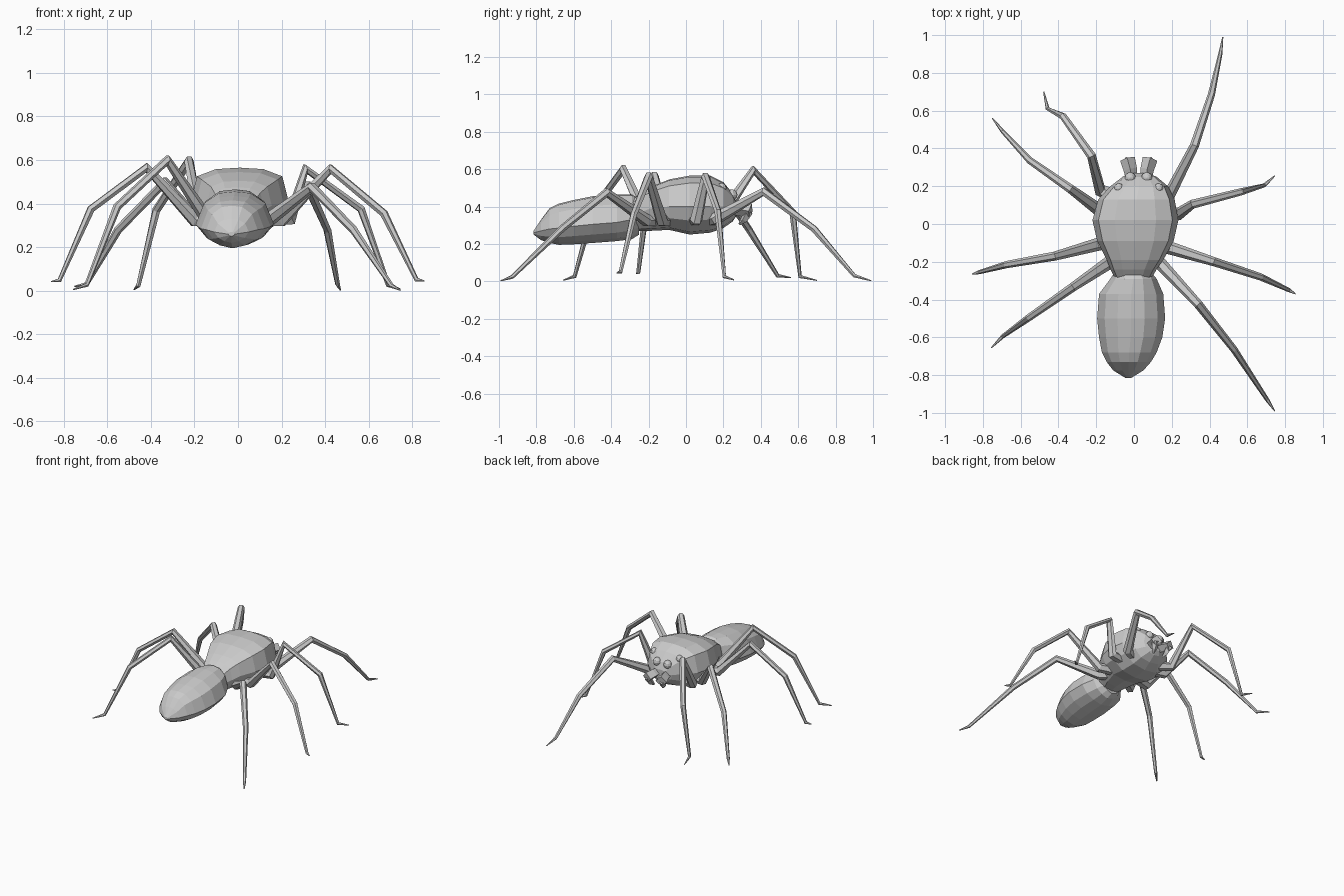
import bpy, bmesh, math
from mathutils import Vector


def finish(bm, name):
    bmesh.ops.recalc_face_normals(bm, faces=bm.faces)
    me = bpy.data.meshes.new(name)
    bm.to_mesh(me)
    bm.free()
    ob = bpy.data.objects.new(name, me)
    bpy.context.collection.objects.link(ob)
    return ob


def bridge(bm, rings):
    vs = [[bm.verts.new(p) for p in r] for r in rings]
    n = len(vs[0])
    for a, b in zip(vs, vs[1:]):
        for i in range(n):
            j = (i + 1) % n
            bm.faces.new((a[i], a[j], b[j], b[i]))
    bm.faces.new(vs[0])
    bm.faces.new(vs[-1][::-1])


# Body lofts: half profile (mirrored) swept through stations
# station = y, x left, x right, z bottom, z top, z of widest line
def loft(name, half, stations):
    prof = half + [(-x, z) for x, z in reversed(half[1:-1])]
    bm = bmesh.new()
    rings = []
    for y, xl, xr, zb, zt, zm in stations:
        c, w = (xl + xr) / 2, (xr - xl) / 2
        rings.append([(c + x * w, y, zm + z * (zt - zm if z > 0 else zm - zb))
                      for x, z in prof])
    bridge(bm, rings)
    return finish(bm, name)


# Tapered tube through points with mitred joints
def tube(name, pts, radii, sides=6):
    pts = [Vector(p) for p in pts]
    bm = bmesh.new()
    rings = []
    for i, p in enumerate(pts):
        d0 = (p - pts[max(i - 1, 0)]).normalized()
        d1 = (pts[min(i + 1, len(pts) - 1)] - p).normalized()
        t = (d0 + d1).normalized()
        side = t.cross(Vector((0, 0, 1))).normalized()
        up = side.cross(t)
        rings.append([p + radii[i] * (math.cos(a) * side + math.sin(a) * up)
                      for a in (2 * math.pi * k / sides for k in range(sides))])
    bridge(bm, rings)
    return finish(bm, name)


# Head and thorax
loft("head_thorax",
     [(0, 1), (.48, .96), (.86, .76), (1, 0), (.85, -.5), (.5, -.9), (0, -1)],
     [(-.31, -.09, .08, .27, .42, .35),
      (-.24, -.125, .12, .27, .475, .37),
      (-.19, -.145, .155, .27, .505, .39),
      (-.09, -.195, .21, .275, .545, .40),
      (.02, -.22, .235, .25, .565, .40),
      (.13, -.19, .215, .26, .565, .40),
      (.20, -.125, .18, .285, .53, .40),
      (.25, -.06, .12, .32, .47, .395),
      (.27, -.02, .07, .35, .42, .39)])

# Abdomen
loft("abdomen",
     [(0, 1), (.4, .95), (.78, .65), (1, 0), (.75, -.55), (.4, -.85), (0, -1)],
     [(-.25, -.10, .085, .25, .44, .34),
      (-.29, -.125, .12, .225, .465, .33),
      (-.37, -.185, .155, .215, .465, .315),
      (-.50, -.195, .165, .205, .455, .305),
      (-.60, -.185, .15, .198, .435, .295),
      (-.68, -.17, .12, .195, .415, .285),
      (-.73, -.145, .09, .205, .39, .28),
      (-.775, -.11, .05, .22, .33, .27),
      (-.815, -.045, -.015, .25, .27, .26)])

# Legs: hip, knee, shin joint, ankle, toe
legs = {
    "right_leg_1": [(.19, .16, .335), (.32, .415, .48), (.41, .685, .28), (.457, .90, .03), (.47, .99, .003)],
    "right_leg_2": [(.24, .055, .33), (.31, .105, .56), (.565, .17, .375), (.69, .205, .025), (.745, .255, .008)],
    "right_leg_3": [(.20, -.13, .325), (.425, -.20, .56), (.67, -.28, .355), (.82, -.35, .05), (.855, -.37, .045)],
    "right_leg_4": [(.14, -.21, .325), (.34, -.425, .475), (.53, -.665, .28), (.705, -.93, .023), (.745, -.99, .003)],
    "left_leg_1": [(-.18, .18, .335), (-.225, .36, .595), (-.375, .57, .37), (-.457, .61, .025), (-.478, .70, .005)],
    "left_leg_2": [(-.20, .085, .33), (-.335, .185, .50), (-.55, .335, .28), (-.695, .49, .03), (-.75, .56, .02)],
    "left_leg_3": [(-.20, -.11, .325), (-.42, -.17, .565), (-.675, -.215, .375), (-.82, -.255, .047), (-.858, -.265, .042)],
    "left_leg_4": [(-.14, -.21, .325), (-.325, -.335, .60), (-.555, -.495, .385), (-.695, -.595, .027), (-.755, -.655, .006)],
}
for name, p in legs.items():
    coxa = (p[0][0] * .45, p[0][1] * .75, .33)
    tube(name, [coxa] + p, [.04, .034, .024, .019, .011, .003])

# Eyes
for i, (x, y, z, r) in enumerate([(-.08, .19, .50, .026), (.13, .19, .50, .026),
                                  (-.02, .245, .462, .03), (.068, .245, .462, .03)]):
    bm = bmesh.new()
    bmesh.ops.create_uvsphere(bm, u_segments=10, v_segments=6, radius=r)
    bmesh.ops.translate(bm, verts=bm.verts, vec=(x, y, z))
    finish(bm, f"eye_{i + 1}")

# Jaws and fangs
for s, label in ((-1, "left"), (1, "right")):
    cx = .025
    tube(label + "_jaw", [(cx + s * .035, .23, .385), (cx + s * .045, .29, .385), (cx + s * .06, .345, .375)],
         [.03, .036, .04], 4)
    tube(label + "_fang", [(cx + s * .06, .335, .375), (cx + s * .05, .31, .33), (cx + s * .04, .285, .305)],
         [.026, .02, .006], 4)
